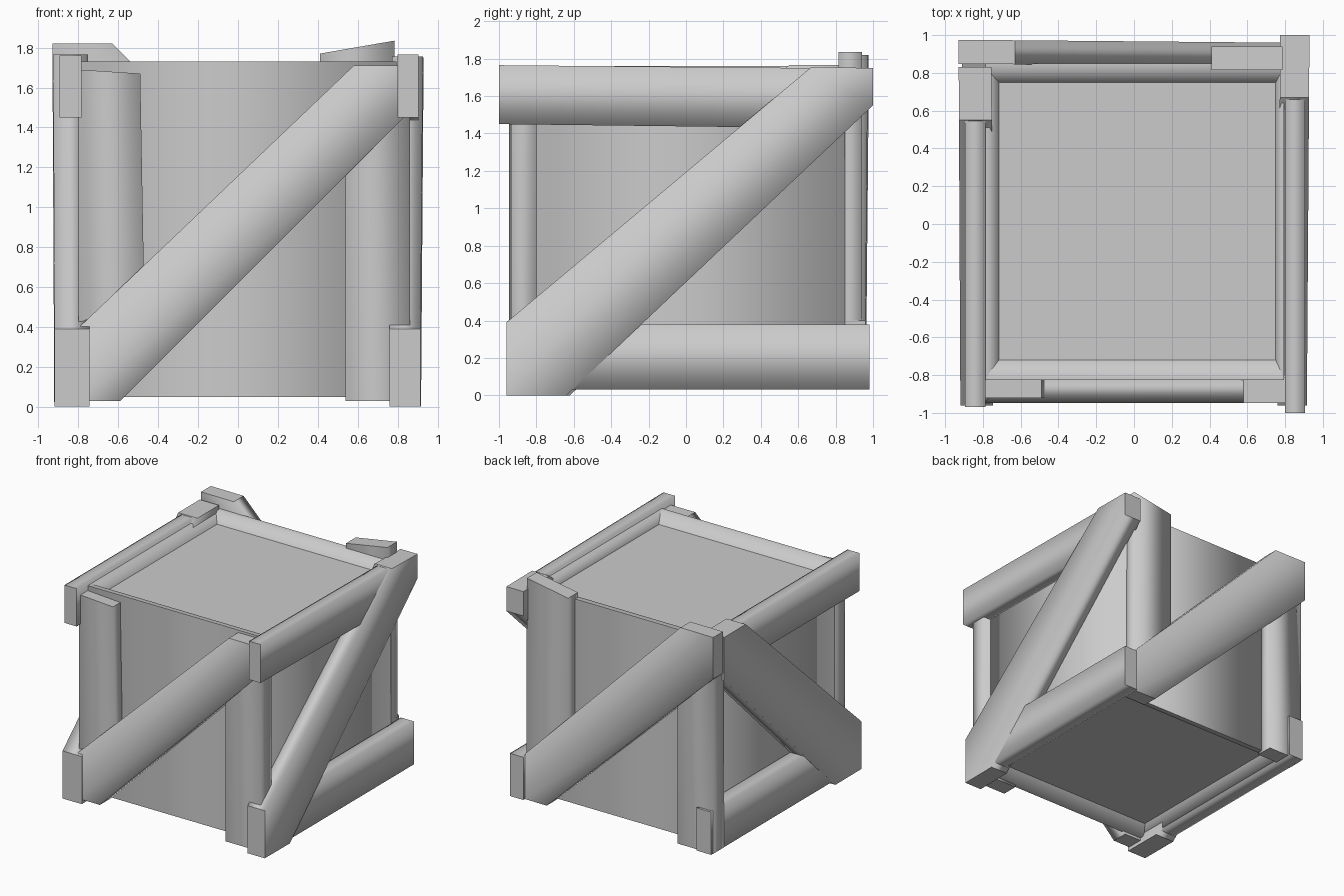
import bpy, bmesh
from mathutils import Vector

if "Cube" in bpy.data.objects:
    bpy.data.objects.remove(bpy.data.objects["Cube"])


def finish(name, bm, axis, keep=lambda e: False):
    """Smooth shading around the long axis, sharp edges at the ends."""
    bmesh.ops.recalc_face_normals(bm, faces=bm.faces[:])
    for f in bm.faces:
        f.smooth = True
    for e in bm.edges:
        d = (e.verts[1].co - e.verts[0].co).normalized()
        e.smooth = abs(d.dot(axis)) > 0.97 or keep(e)
    me = bpy.data.meshes.new(name)
    bm.to_mesh(me)
    bm.free()
    ob = bpy.data.objects.new(name, me)
    bpy.context.collection.objects.link(ob)
    return ob


def board(name, side, outline, inner, outer, tilt=0.0):
    """Prism of an outline on a crate side; inner/outer are depths along x or y."""
    bm = bmesh.new()

    def place(u, v, d):
        d += tilt * u
        return (d, u, v) if side == 'x' else (u, d, v)
    a = [bm.verts.new(place(u, v, inner)) for u, v in outline]
    b = [bm.verts.new(place(u, v, outer)) for u, v in outline]
    n = len(outline)
    bm.faces.new(a)
    bm.faces.new(b[::-1])
    for i in range(n):
        j = (i + 1) % n
        bm.faces.new((a[i], b[i], b[j], a[j]))
    longest = max(bm.edges, key=lambda e: e.calc_length())
    axis = (longest.verts[1].co - longest.verts[0].co).normalized()
    return finish(name, bm, axis)


def rect(u0, u1, v0, v1):
    return [(u0, v0), (u1, v0), (u1, v1), (u0, v1)]


# crate core: four walls, flat rims and sunken panels on top and bottom
bm = bmesh.new()
wall, rim, panel = ((-.785, .795, -.825, .85), (-.765, .78, -.785, .805),
                    (-.715, .75, -.72, .75))
rings = []
for (x0, x1, y0, y1), z in ((panel, .13), (rim, .05), (wall, .05),
                            (wall, 1.73), (rim, 1.73), (panel, 1.65)):
    rings.append([bm.verts.new(p) for p in
                  ((x0, y0, z), (x1, y0, z), (x1, y1, z), (x0, y1, z))])
for lo, hi in zip(rings, rings[1:]):
    for i in range(4):
        j = (i + 1) % 4
        bm.faces.new((lo[i], lo[j], hi[j], hi[i]))
bm.faces.new(rings[0][::-1])
bm.faces.new(rings[-1])
rim_verts = [set(rings[1]), set(rings[4])]
finish("crate_core", bm, Vector((0, 0, 1)),
       lambda e: any(set(e.verts) <= r for r in rim_verts))

# front boards
board("front_left_post", 'y',
      [(-.80, .42), (-.47, .55), (-.49, 1.67), (-.80, 1.69)], -.80, -.92)
board("front_right_post", 'y',
      [(.54, .03), (.862, .03), (.862, 1.52), (.54, 1.40)], -.80, -.935)
board("front_brace", 'y', [(-.79, .03), (-.59, .03), (.84, 1.46), (.84, 1.71),
                           (.58, 1.71), (-.79, .405)], -.81, -.947)

# back boards
board("back_left_post", 'y',
      [(-.91, .03), (-.59, .03), (-.59, 1.35), (-.91, 1.60)], .81, .95)
board("back_right_post", 'y',
      [(.41, .42), (.79, .39), (.785, 1.835), (.41, 1.77)], .815, .94)
board("back_brace", 'y', [(-.93, 1.48), (.59, .03), (.79, .03), (.79, .40),
                          (-.63, 1.82), (-.93, 1.82)], .84, .967, -.009)

# right side boards
board("right_top_board", 'x', [(-1.0, 1.45), (.66, 1.43), (.66, 1.75), (-1.0, 1.765)],
      .80, .905)
board("right_bottom_board", 'x', rect(-.64, .98, .03, .38), .79, .912)
board("right_brace", 'x', [(-.96, 0), (-.64, 0), (1.0, 1.55), (1.0, 1.75),
                           (.67, 1.755), (-.96, .39)], .767, .922, .007)

# left side boards
board("left_top_board", 'x', rect(-.97, .56, 1.45, 1.76), -.785, -.895)
board("left_bottom_board", 'x', rect(-.80, .97, .03, .38), -.775, -.908)
board("left_brace", 'x', [(-.96, 0), (-.62, 0), (.83, 1.41), (.83, 1.765),
                          (.55, 1.765), (-.96, .39)], -.75, -.924, -.005)
